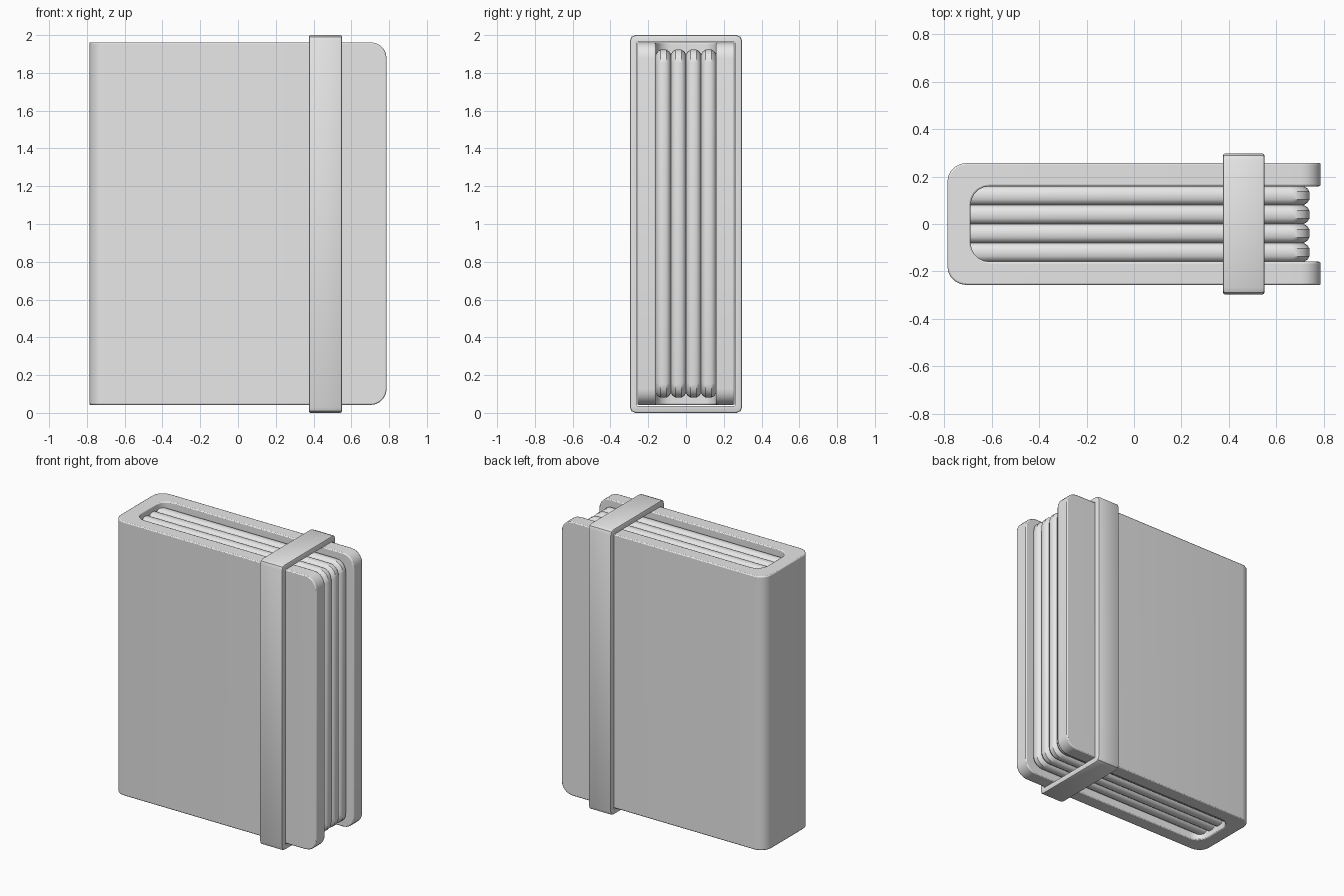
import bpy, bmesh
from math import sin, cos, pi, radians

default = bpy.data.objects.get("Cube")
if default:
    bpy.data.objects.remove(default, do_unlink=True)

# One plain grey for everything
grey = bpy.data.materials.new("plain grey")
grey.use_nodes = True
COLOUR = (0.8, 0.8, 0.8, 1)
grey.diffuse_color = COLOUR
grey.node_tree.nodes["Principled BSDF"].inputs["Base Color"].default_value = COLOUR


def arc(cx, cy, r, start, end, steps=5):
    """Points on an arc, angles in quarter turns."""
    angles = [(start + (end - start) * i / steps) * pi / 2 for i in range(steps + 1)]
    return [(cx + r * cos(a), cy + r * sin(a)) for a in angles]


def rounded_rect(u0, u1, v0, v1, radii, steps=5):
    """Counter-clockwise outline; radii for right-top, left-top, left-bottom, right-bottom."""
    corners = [(u1, v1, -1, -1), (u0, v1, 1, -1), (u0, v0, 1, 1), (u1, v0, -1, 1)]
    points = []
    for i, ((u, v, su, sv), r) in enumerate(zip(corners, radii)):
        points += arc(u + su * r, v + sv * r, r, i, i + 1, steps)
    return points


def bridge(bm, a, b):
    for i in range(len(a)):
        j = (i + 1) % len(a)
        bm.faces.new((a[i], a[j], b[j], b[i]))


def finish(bm, name, bevel=0, segments=2):
    bmesh.ops.recalc_face_normals(bm, faces=bm.faces)
    mesh = bpy.data.meshes.new(name)
    bm.to_mesh(mesh)
    bm.free()
    obj = bpy.data.objects.new(name, mesh)
    bpy.context.collection.objects.link(obj)
    mesh.materials.append(grey)
    if bevel:
        mod = obj.modifiers.new("soft edges", "BEVEL")
        mod.width, mod.segments = bevel, segments
        mod.limit_method, mod.angle_limit = "ANGLE", radians(40)
    bpy.ops.object.select_all(action="DESELECT")
    obj.select_set(True)
    bpy.context.view_layer.objects.active = obj
    bpy.ops.object.shade_smooth_by_angle(angle=radians(35))
    return obj


# Cover: U-shaped profile, rounded at the spine, extruded upward
END, HALF, BOARD, ROUND = 0.787, 0.257, 0.098, 0.08
BOTTOM, TOP = 0.042, 1.962


def spine_side(x, y):
    return (arc(x + ROUND, y - ROUND, ROUND, 1, 2)
            + arc(x + ROUND, -y + ROUND, ROUND, 2, 3))


inner = spine_side(-END + BOARD, HALF - BOARD)
outline = ([(END, HALF)] + spine_side(-END, HALF) + [(END, -HALF), (END, BOARD - HALF)]
           + inner[::-1] + [(END, HALF - BOARD)])
bm = bmesh.new()
low = [bm.verts.new((x, y, BOTTOM)) for x, y in outline]
high = [bm.verts.new((x, y, TOP)) for x, y in outline]
bm.faces.new(low[::-1])
bm.faces.new(high)
bridge(bm, low, high)
# Round the free corners of both boards
corner_edges = [e for e in bm.edges
                if all(v.co.x > END - 0.001 for v in e.verts)
                and abs(e.verts[0].co.z - e.verts[1].co.z) < 0.001]
bmesh.ops.bevel(bm, geom=corner_edges, offset=0.085, segments=5, profile=0.5,
                affect="EDGES")
finish(bm, "cover", 0.007)

# Page bundles: four pillowy slabs side by side
THICK = 0.08
SECTION = [(-0.5, 0.026), (-0.38, 0.011), (-0.2, 0.002),
           (0.2, 0.002), (0.38, 0.011), (0.5, 0.026)]
for n in range(4):
    bm = bmesh.new()
    rings = []
    for t, inset in SECTION:
        y = (n - 1.5 + t) * THICK
        loop = rounded_rect(-0.73, 0.742 - inset, 0.079 + inset, 1.925 - inset,
                            (0.07, 0.01, 0.01, 0.07))
        rings.append([bm.verts.new((x, y, z)) for x, z in loop])
    for a, b in zip(rings, rings[1:]):
        bridge(bm, a, b)
    bm.faces.new(rings[0])
    bm.faces.new(rings[-1][::-1])
    finish(bm, f"page_bundle_{n + 1}")

# Elastic band: closed loop around the book
bm = bmesh.new()
loops = []
for x in (0.375, 0.55):
    for gap, r in ((0, 0.03), (0.037, 0.004)):
        loop = rounded_rect(gap - 0.297, 0.297 - gap, gap, 2 - gap, (r,) * 4, 2)
        loops.append([bm.verts.new((x, y, z)) for y, z in loop])
outer_a, inner_a, outer_b, inner_b = loops
bridge(bm, outer_a, inner_a)
bridge(bm, inner_b, outer_b)
bridge(bm, outer_b, outer_a)
bridge(bm, inner_a, inner_b)
# Soften the outer rims only
rims = [e for e in bm.edges
        if all(v in outer_a for v in e.verts) or all(v in outer_b for v in e.verts)]
bmesh.ops.bevel(bm, geom=rims, offset=0.009, segments=2, profile=0.5, affect="EDGES")
finish(bm, "elastic_band")
